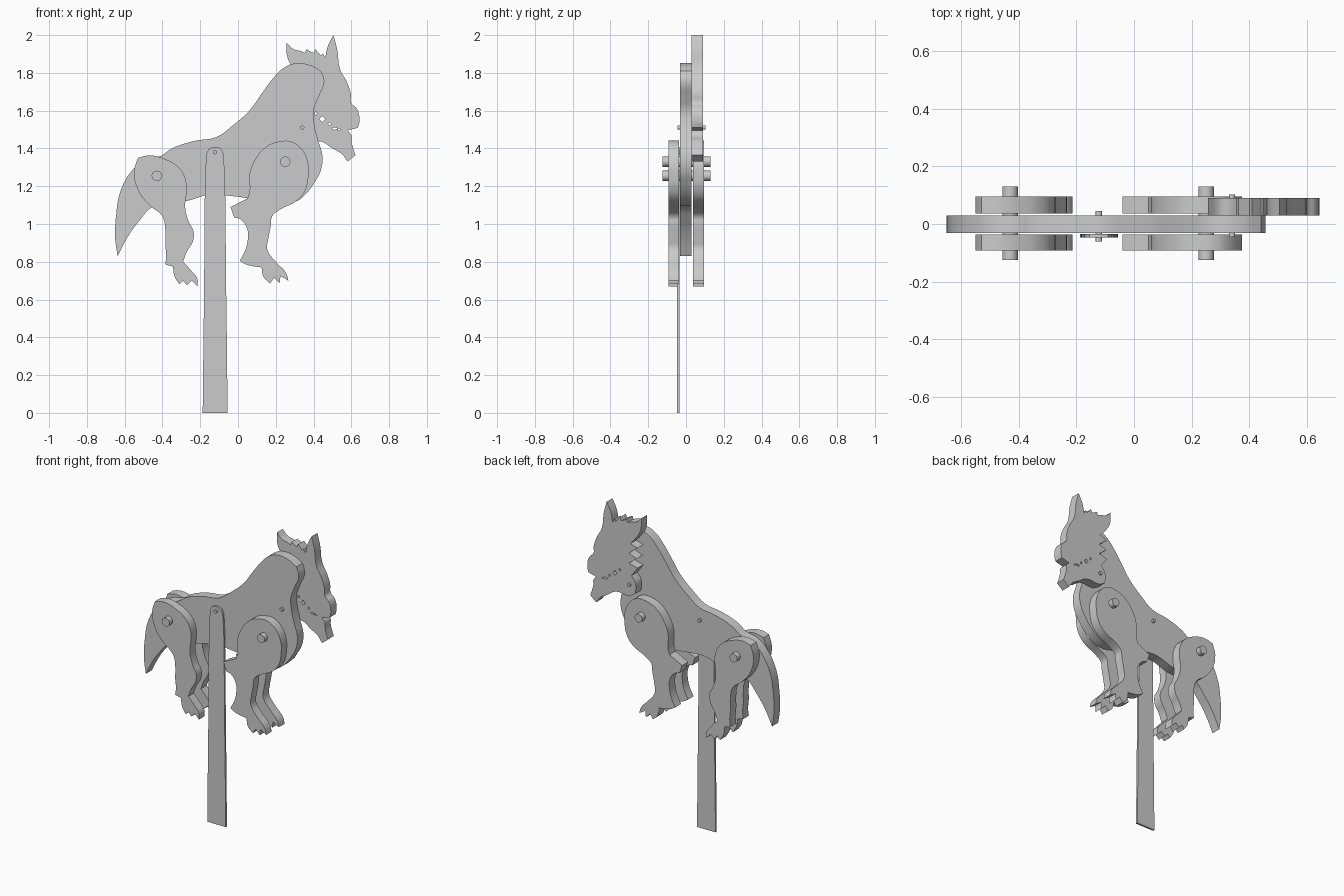
import bpy, math
from mathutils import Vector

grey = bpy.data.materials.new("plain_grey")
grey.diffuse_color = (0.6, 0.6, 0.6, 1)


def finish(ob, name):
    ob.name = name
    ob.data.materials.clear()
    ob.data.materials.append(grey)
    bpy.ops.object.select_all(action='DESELECT')
    ob.select_set(True)
    bpy.context.view_layer.objects.active = ob
    bpy.ops.object.shade_smooth_by_angle(angle=math.radians(35))
    return ob


def add_loop(curve, pts):
    """Closed outline: soft where it turns gently, pointed where it turns sharply."""
    sp = curve.splines.new('BEZIER')
    sp.bezier_points.add(len(pts) - 1)
    sp.use_cyclic_u = True
    sp.resolution_u = 4
    for i, bp in enumerate(sp.bezier_points):
        p, a, b = (Vector(pts[j % len(pts)]) for j in (i, i - 1, i + 1))
        bp.co = (p.x, p.y, 0)
        kind = 'VECTOR' if (p - a).angle(b - p) > math.radians(42) else 'AUTO'
        bp.handle_left_type = bp.handle_right_type = kind


def plate(name, pts, y0, y1, holes=()):
    """Flat board cut from an x-z outline, between two depths."""
    cu = bpy.data.curves.new(name, 'CURVE')
    cu.dimensions = '2D'
    cu.fill_mode = 'BOTH'
    cu.extrude = (y1 - y0) / 2
    for loop in (pts, *holes):
        add_loop(cu, loop)
    ob = bpy.data.objects.new(name, cu)
    bpy.context.collection.objects.link(ob)
    ob.location.y = (y0 + y1) / 2
    ob.rotation_euler.x = math.pi / 2
    bpy.ops.object.select_all(action='DESELECT')
    ob.select_set(True)
    bpy.context.view_layer.objects.active = ob
    bpy.ops.object.convert(target='MESH')
    return finish(bpy.context.object, name)


def pin(name, x, z, r, y0, y1):
    bpy.ops.mesh.primitive_cylinder_add(
        vertices=32, radius=r, depth=y1 - y0,
        location=(x, (y0 + y1) / 2, z), rotation=(math.pi / 2, 0, 0))
    return finish(bpy.context.object, name)


# Body board with the tail
body = [(-.41, 1.36), (-.35, 1.4), (-.23, 1.44), (-.115, 1.46), (-.03, 1.52), (.06, 1.6),
        (.125, 1.69), (.193, 1.78), (.24, 1.825), (.3, 1.85), (.385, 1.84), (.44, 1.81),
        (.457, 1.755), (.425, 1.67), (.4, 1.6), (.405, 1.52), (.425, 1.44), (.447, 1.36),
        (.437, 1.28), (.405, 1.22), (.36, 1.16), (.31, 1.12), (.23, 1.095), (.14, 1.11),
        (.055, 1.135), (-.055, 1.15), (-.15, 1.155), (-.28, 1.12), (-.39, 1.11),
        (-.455, 1.09), (-.52, 1.02), (-.585, .93), (-.637, .83), (-.65, .92),
        (-.645, 1.05), (-.62, 1.18), (-.555, 1.29), (-.49, 1.34)]
plate("body", body, -.032, .03)

# Head board, with small slots along the mouth
head = [(.257, 1.96), (.295, 1.925), (.335, 1.915), (.355, 1.905), (.362, 1.925), (.4, 1.905),
        (.41, 1.925), (.44, 1.89), (.448, 1.905), (.462, 1.88), (.475, 1.94), (.505, 2.0),
        (.525, 1.925), (.54, 1.82), (.575, 1.755), (.597, 1.69), (.6, 1.64), (.63, 1.61),
        (.643, 1.545), (.635, 1.51), (.58, 1.495), (.6, 1.47), (.6, 1.44), (.622, 1.365),
        (.58, 1.33), (.55, 1.37), (.5, 1.4), (.44, 1.437), (.348, 1.435), (.3, 1.46),
        (.298, 1.525), (.327, 1.57), (.284, 1.63), (.345, 1.645), (.29, 1.69), (.345, 1.71),
        (.284, 1.76), (.335, 1.775), (.305, 1.81), (.262, 1.88)]
slots = [[(x - w, z), (x, z - h), (x + w, z), (x, z + h)] for x, z, w, h in
         ((.412, 1.585, .007, .01), (.446, 1.556, .015, .015), (.485, 1.53, .008, .008),
          (.512, 1.505, .016, .007), (.535, 1.5, .007, .006))]
plate("head", head, .03, .09, slots)

# Legs, one of each on either side
front_leg = [(-.04, 1.09), (.05, 1.135), (.062, 1.18), (.06, 1.26), (.09, 1.34), (.15, 1.41),
             (.22, 1.437), (.28, 1.437), (.335, 1.4), (.37, 1.33), (.373, 1.255), (.357, 1.18),
             (.315, 1.125), (.22, 1.075), (.18, 1.04), (.175, 1.0), (.16, .92), (.155, .865),
             (.2, .8), (.255, .74), (.267, .7), (.225, .725), (.22, .685), (.19, .715),
             (.17, .685), (.135, .72), (.125, .77), (.045, .785), (.01, .805), (.04, .865),
             (.052, .92), (.05, .97), (.013, 1.025), (-.02, 1.035)]
hind_leg = [(-.55, 1.28), (-.53, 1.35), (-.47, 1.363), (-.39, 1.345), (-.32, 1.305),
            (-.28, 1.245), (-.273, 1.165), (-.28, 1.09), (-.26, 1.01), (-.235, .96),
            (-.24, .905), (-.27, .855), (-.29, .8), (-.245, .75), (-.215, .71), (-.215, .67),
            (-.245, .7), (-.27, .675), (-.29, .7), (-.31, .68), (-.335, .72), (-.345, .775),
            (-.385, .785), (-.38, .83), (-.385, .89), (-.385, .97), (-.4, 1.04),
            (-.47, 1.1), (-.53, 1.18)]
for side, y0, y1 in (("near", -.092, -.036), ("far", .036, .096)):
    plate("front_leg_" + side, front_leg, y0, y1)
    plate("hind_leg_" + side, hind_leg, y0, y1)

# Handle stick with a rounded top
stick = [(-.187, 0), (-.055, 0), (-.062, .6), (-.077, 1.37), (-.09, 1.4), (-.122, 1.408),
         (-.154, 1.4), (-.167, 1.37), (-.18, .6)]
plate("stick", stick, -.047, -.034)

# Joint pins
pin("hind_leg_pin", -.43, 1.255, .027, -.125, .13)
pin("front_leg_pin", .25, 1.33, .027, -.125, .13)
pin("head_pin", .34, 1.51, .011, -.045, .102)
pin("stick_pin", -.122, 1.38, .011, -.06, .045)
